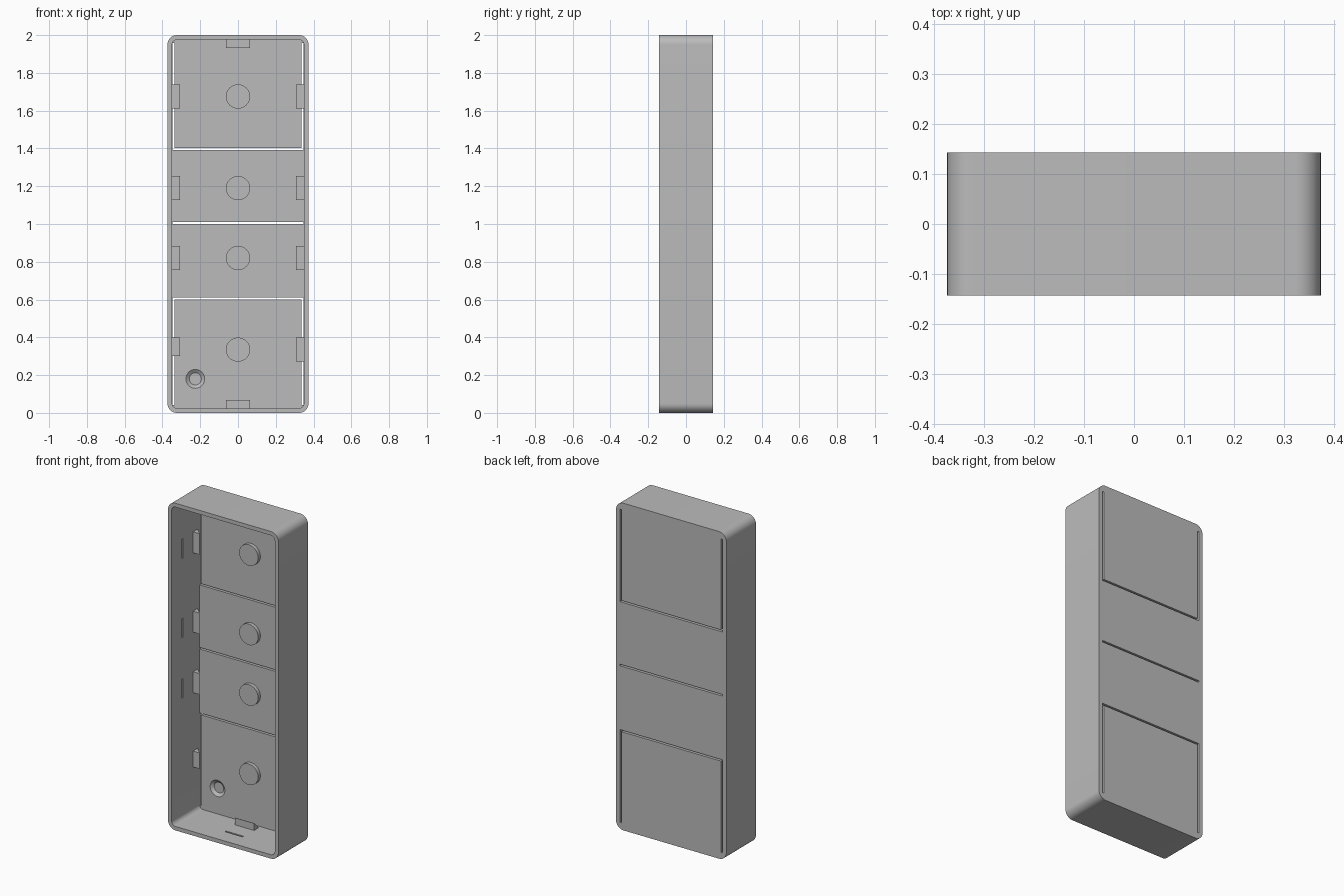
import bpy, bmesh
from math import pi, cos, sin

cube = bpy.data.objects.get("Cube")
if cube:
    bpy.data.objects.remove(cube, do_unlink=True)

grey = bpy.data.materials.new("plain_grey")
grey.use_nodes = True
colour = (0.5, 0.5, 0.5, 1)
grey.diffuse_color = colour
grey.node_tree.nodes["Principled BSDF"].inputs["Base Color"].default_value = colour

HALF_X, HALF_Y, HEIGHT = 0.373, 0.143, 2.0
WALL, BACK = 0.024, 0.018
IN_X = HALF_X - WALL
FLOOR = HALF_Y - BACK


def finish(name, bm):
    bmesh.ops.recalc_face_normals(bm, faces=bm.faces)
    mesh = bpy.data.meshes.new(name)
    bm.to_mesh(mesh)
    bm.free()
    mesh.materials.append(grey)
    obj = bpy.data.objects.new(name, mesh)
    bpy.context.collection.objects.link(obj)
    return obj


def upright(u, v, t):
    return (u, t, v)


def prism(name, points, lo, hi, place=upright, taper=None):
    """Extrude a 2D outline from lo to hi; taper is an optional end outline."""
    bm = bmesh.new()
    a = [bm.verts.new(place(u, v, lo)) for u, v in points]
    b = [bm.verts.new(place(u, v, hi)) for u, v in (taper or points)]
    bm.faces.new(a)
    bm.faces.new(b)
    n = len(a)
    for i in range(n):
        bm.faces.new((a[i], a[(i + 1) % n], b[(i + 1) % n], b[i]))
    return finish(name, bm)


def rounded(x, z0, z1, r, steps=10):
    corners = [(x - r, z1 - r), (r - x, z1 - r), (r - x, z0 + r), (x - r, z0 + r)]
    return [(cx + r * cos((q + s / steps) * pi / 2), cz + r * sin((q + s / steps) * pi / 2))
            for q, (cx, cz) in enumerate(corners) for s in range(steps + 1)]


def circle(cx, cz, r, n=48):
    return [(cx + r * cos(2 * pi * i / n), cz + r * sin(2 * pi * i / n)) for i in range(n)]


def rect(x0, x1, z0, z1):
    return [(x0, z0), (x1, z0), (x1, z1), (x0, z1)]


def cut(target, cutter):
    mod = target.modifiers.new("cut", 'BOOLEAN')
    mod.operation, mod.solver, mod.object = 'DIFFERENCE', 'EXACT', cutter
    bpy.context.view_layer.objects.active = target
    bpy.ops.object.modifier_apply(modifier=mod.name)
    bpy.data.objects.remove(cutter, do_unlink=True)


# Open tray: rounded block with a rounded cavity
case = prism("case", rounded(HALF_X, 0, HEIGHT, 0.05), -HALF_Y, HALF_Y)
cut(case, prism("cavity", rounded(IN_X, WALL, HEIGHT - WALL, 0.027), -0.2, FLOOR))

# Narrow slots through the back
SLOT = IN_X - 0.002
for z in (0.605, 1.005, 1.397):
    cut(case, prism("slot", rect(-SLOT, SLOT, z - 0.005, z + 0.005), 0.1, 0.2))
for side in (-1, 1):
    for z0, z1 in ((0.042, 0.608), (1.394, 1.958)):
        x0, x1 = sorted((side * SLOT, side * (SLOT - 0.01)))
        cut(case, prism("slot", rect(x0, x1, z0, z1), 0.1, 0.2))

# Countersunk dimple in the floor
cut(case, prism("dimple", circle(-0.226, 0.18, 0.05), FLOOR - 0.0002, FLOOR + 0.014,
                taper=circle(-0.226, 0.18, 0.032)))


# Each wall maps (distance inward, depth y, position along wall) into space
def left_wall(u, v, t):
    return (IN_X - u, v, t)


def right_wall(u, v, t):
    return (u - IN_X, v, t)


def floor_wall(u, v, t):
    return (t, v, WALL + u)


def roof_wall(u, v, t):
    return (t, v, HEIGHT - WALL - u)


ROWS = (0.335, 0.82, 1.19, 1.675)
spots = [("left", left_wall, z) for z in ROWS] + [("right", right_wall, z) for z in ROWS]
spots += [("bottom", floor_wall, 0), ("top", roof_wall, 0)]

# Wedge ledges with a shallow groove in the wall in front of each
ledge = [(-0.006, 0.064), (0.043, 0.064), (0.043, 0.067), (0, 0.108), (-0.006, 0.108)]
for name, wall, t in spots:
    short = name == "right" and t == ROWS[0]
    prism(f"{name}_ledge", ledge, t - (0.033 if short else 0.064), t + 0.064, wall)
    if not short:
        cut(case, prism("groove", rect(-0.008, 0.01, -0.041, -0.031), t - 0.06, t + 0.06, wall))

# Round bosses on the floor
bosses = [prism("boss", circle(0, z, 0.064), FLOOR - 0.022, FLOOR + 0.005) for z in ROWS]

bpy.ops.object.select_all(action='DESELECT')
for obj in [case] + bosses:
    obj.select_set(True)
bpy.context.view_layer.objects.active = case
bpy.ops.object.shade_smooth_by_angle(angle=pi / 6)
